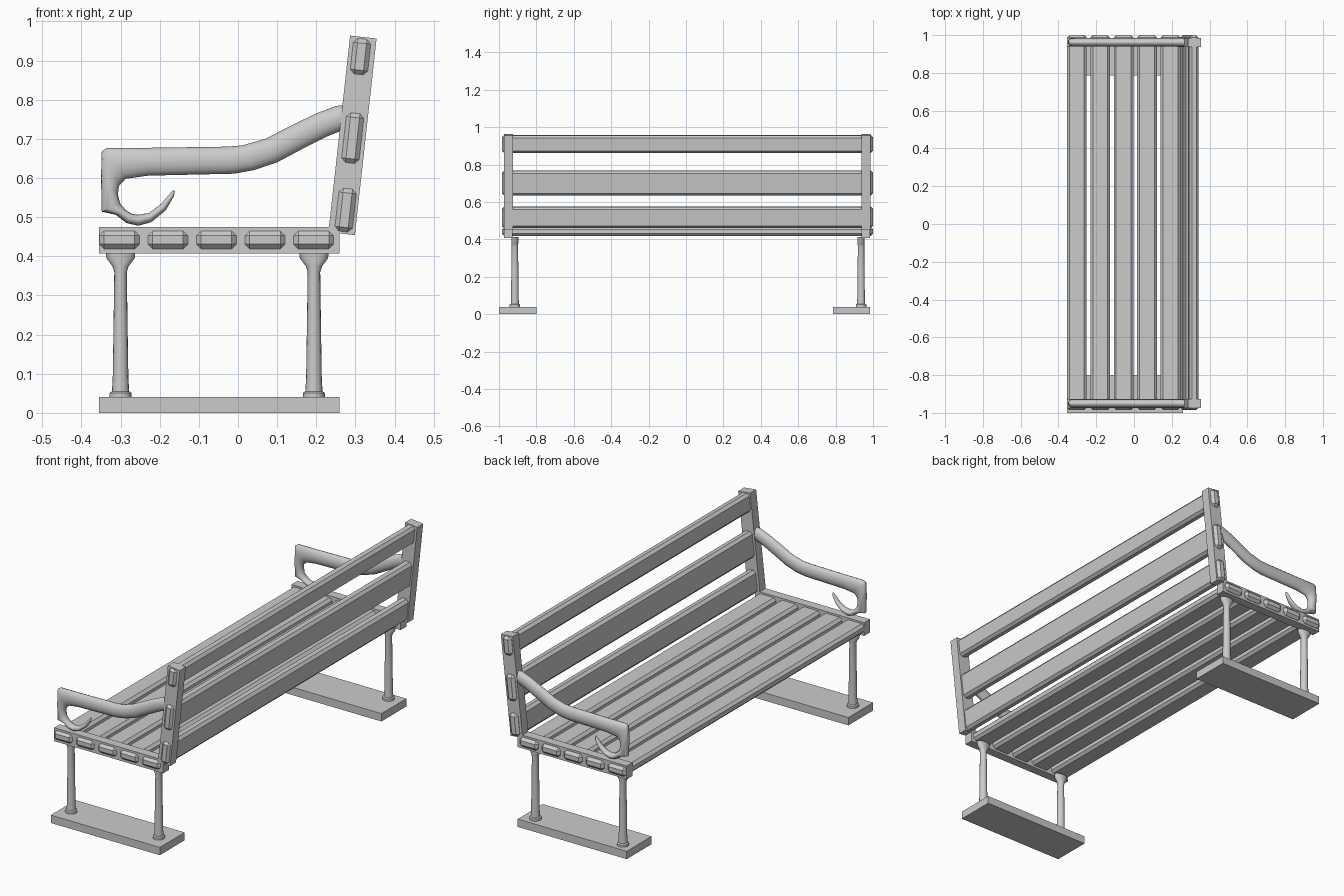
import bpy, bmesh, math
from mathutils import Matrix, Vector

if "Cube" in bpy.data.objects:
    bpy.data.objects.remove(bpy.data.objects["Cube"])

SIDES = {"left": -0.95, "right": 0.962}   # centre y of the two end frames
TILT = math.radians(6.3)                  # lean of the backrest


def box(name, size, loc, tilt=0.0, bevel=0.0):
    bm = bmesh.new()
    bmesh.ops.create_cube(bm, size=1)
    bmesh.ops.scale(bm, vec=size, verts=bm.verts)
    if bevel:
        bmesh.ops.bevel(bm, geom=bm.edges[:], offset=bevel, segments=1,
                        affect='EDGES', profile=0.5)
    return finish(bm, name, Matrix.Translation(loc) @ Matrix.Rotation(tilt, 4, 'Y'))


def finish(bm, name, matrix, smooth=None):
    bmesh.ops.recalc_face_normals(bm, faces=bm.faces)
    mesh = bpy.data.meshes.new(name)
    bm.to_mesh(mesh)
    bm.free()
    ob = bpy.data.objects.new(name, mesh)
    ob.matrix_world = matrix
    bpy.context.collection.objects.link(ob)
    if smooth:
        bpy.ops.object.select_all(action='DESELECT')
        ob.select_set(True)
        bpy.context.view_layer.objects.active = ob
        bpy.ops.object.shade_smooth_by_angle(angle=math.radians(smooth))
    return ob


def loft(name, stations, loc, n=16, smooth=40):
    """Skin elliptical rings; a station is (centre, half axis u, half axis v)."""
    bm = bmesh.new()
    rings = []
    for c, u, v in stations:
        rings.append([bm.verts.new(c + u * math.cos(2 * math.pi * i / n)
                                   + v * math.sin(2 * math.pi * i / n)) for i in range(n)])
    for a, b in zip(rings, rings[1:]):
        for i in range(n):
            j = (i + 1) % n
            bm.faces.new((a[i], a[j], b[j], b[i]))
    bm.faces.new(rings[0])
    bm.faces.new(rings[-1])
    return finish(bm, name, Matrix.Translation(loc), smooth)


# Seat slats, running through the side rails
for i in range(5):
    box(f"seat_slat_{i + 1}", (0.104, 1.985, 0.048),
        (-0.303 + 0.124 * i, 0.0075, 0.442), bevel=0.013)

# Back slats: centre x, centre z, height
for i, (x, z, h) in enumerate([(0.275, 0.518, 0.114), (0.293, 0.702, 0.132), (0.313, 0.91, 0.095)]):
    box(f"back_slat_{i + 1}", (0.049, 1.985, h), (x, 0.0075, z), TILT, 0.013)

# Leg profile: z, half width in x, half width in y
LEG = [(0.03, 0.028, 0.028), (0.051, 0.028, 0.028), (0.055, 0.022, 0.022),
       (0.09, 0.020, 0.020), (0.22, 0.018, 0.019), (0.36, 0.016, 0.017),
       (0.375, 0.021, 0.018), (0.395, 0.036, 0.019), (0.412, 0.038, 0.019)]

# Armrest stations: outer x, z, inner x, z, half thickness
ARM = [(0.295, 0.789, 0.30, 0.735, .022), (0.25, 0.784, 0.27, 0.723, .022),
       (0.20, 0.765, 0.225, 0.705, .022), (0.13, 0.731, 0.16, 0.672, .022),
       (0.07, 0.700, 0.10, 0.640, .022), (0.01, 0.683, 0.04, 0.620, .022),
       (-0.03, 0.680, -0.01, 0.611, .022), (-0.24, 0.677, -0.23, 0.606, .022),
       (-0.335, 0.677, -0.287, 0.598, .022), (-0.348, 0.668, -0.304, 0.580, .022),
       (-0.350, 0.600, -0.307, 0.558, .022), (-0.348, 0.514, -0.301, 0.535, .022),
       (-0.312, 0.506, -0.288, 0.519, .021), (-0.285, 0.485, -0.272, 0.509, .020),
       (-0.255, 0.478, -0.255, 0.506, .019), (-0.222, 0.487, -0.227, 0.511, .017),
       (-0.185, 0.517, -0.196, 0.534, .014), (-0.164, 0.553, -0.174, 0.560, .009),
       (-0.161, 0.567, -0.166, 0.569, .004)]

for side, y in SIDES.items():
    # Ground plate
    box(f"{side}_base_plate", (0.615, 0.2, 0.04),
        (-0.048, -0.9 if side == "left" else 0.885, 0.02))
    # Seat rail and leaning back post
    box(f"{side}_seat_rail", (0.615, 0.046, 0.068), (-0.048, y, 0.441))
    box(f"{side}_back_post", (0.068, 0.048, 0.505), (0.2925, y, 0.709), TILT)
    # Legs
    leg = [(Vector((0, 0, z)), Vector((rx, 0, 0)), Vector((0, ry, 0))) for z, rx, ry in LEG]
    for part, x in (("front", -0.30), ("rear", 0.194)):
        loft(f"{side}_{part}_leg", leg, (x, y + (0.035 if side == "left" else -0.026), 0))
    # Curled armrest
    arm = []
    for ox, oz, ix, iz, t in ARM:
        a, b = Vector((ox, 0, oz)), Vector((ix, 0, iz))
        arm.append(((a + b) / 2, (a - b) / 2, Vector((0, t, 0))))
    loft(f"{side}_armrest", arm, (0, y, 0), smooth=45)
